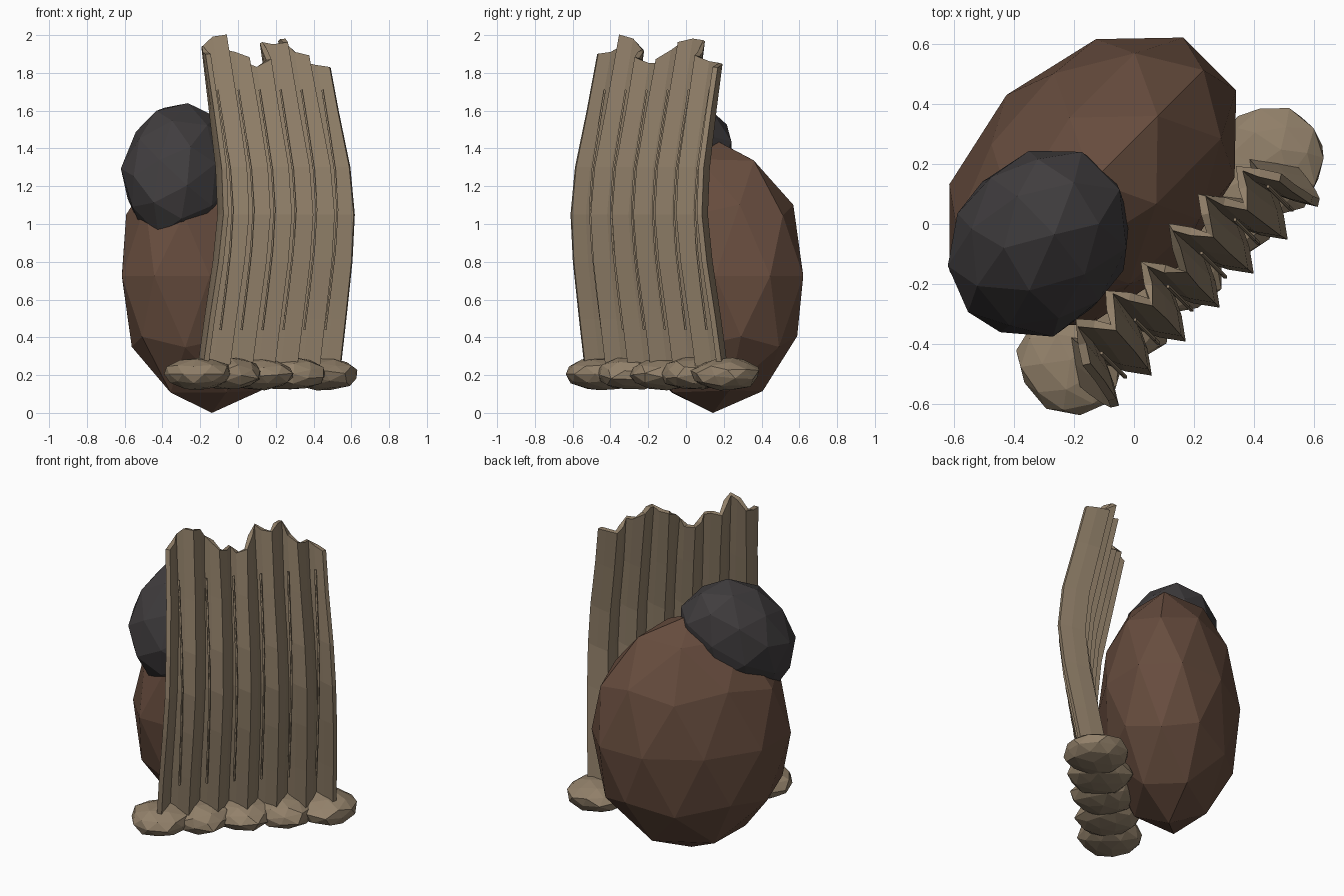
import bpy, bmesh, math, random
from mathutils import Matrix, Vector

if "Cube" in bpy.data.objects:
    bpy.data.objects.remove(bpy.data.objects["Cube"])

random.seed(4)


def material(name, rgb):
    m = bpy.data.materials.new(name)
    m.diffuse_color = (*rgb, 1)
    m.use_nodes = True
    m.node_tree.nodes["Principled BSDF"].inputs["Base Color"].default_value = m.diffuse_color
    return m


TAN = material("dry tan", (0.29, 0.22, 0.145))
BROWN = material("earth brown", (0.135, 0.073, 0.048))
DARK = material("charcoal", (0.052, 0.047, 0.049))


def place(u, v, z):
    """Diagonal frame: u runs along the curtain, v out of its front."""
    return Vector(((u + v) * math.sqrt(0.5), (u - v) * math.sqrt(0.5), z))


def finish(bm, name, mat):
    me = bpy.data.meshes.new(name)
    bm.to_mesh(me)
    bm.free()
    me.materials.append(mat)
    ob = bpy.data.objects.new(name, me)
    bpy.context.collection.objects.link(ob)
    return ob


def boulder(name, mat, centre, size, jitter=0.0, tilt=None, lean=(0, 0)):
    """Faceted icosphere, sized along u, v and z, leaning in u and v with height."""
    bm = bmesh.new()
    bmesh.ops.create_icosphere(bm, subdivisions=2, radius=1)
    for vert in bm.verts:
        co = (tilt @ vert.co) if tilt else vert.co.copy()
        co *= 1 + random.uniform(-jitter, jitter)
        u = co.x * size[0] + lean[0] * co.z
        v = -co.y * size[1] + lean[1] * co.z
        vert.co = place(u, v, co.z * size[2]) + Vector(centre)
    bmesh.ops.recalc_face_normals(bm, faces=bm.faces)
    return finish(bm, name, mat)


def lerp(table, z):
    """Interpolate rows of (z, values...)."""
    for a, b in zip(table, table[1:]):
        if z <= b[0]:
            t = (z - a[0]) / (b[0] - a[0])
            return [p + (q - p) * t for p, q in zip(a[1:], b[1:])]
    return list(table[-1][1:])


# Curtain side profile: z, half width, middle depth, pleat depth
PROFILE = [(0.2, 0.505, 0.185, 0.065), (0.5, 0.50, 0.238, 0.065), (0.8, 0.49, 0.293, 0.065),
           (1.05, 0.48, 0.32, 0.065), (1.3, 0.47, 0.297, 0.065), (1.6, 0.455, 0.23, 0.06),
           (2.0, 0.445, 0.14, 0.055)]
# Ragged top edge, one height for each fold line and mid-face line
TOPS = [1.90, 1.91, 1.94, 1.99, 2.0, 1.98, 1.92, 1.91, 1.88, 1.85, 1.85, 1.83, 1.87,
        1.92, 1.96, 1.95, 1.96, 1.98, 1.97, 1.91, 1.89, 1.86, 1.85, 1.84, 1.83]

# Pleated curtain
bm = bmesh.new()
grid = []
for i, top in enumerate(TOPS):
    wave = (1, 0, -1, 0)[i % 4]
    col = []
    for z in [row[0] for row in PROFILE[:-1]] + [top]:
        w, mid, amp = lerp(PROFILE, z)
        col.append(bm.verts.new(place((i / 12 - 1) * w + 0.005, mid + amp * wave, z)))
    grid.append(col)
for a, b in zip(grid, grid[1:]):
    for j in range(len(a) - 1):
        bm.faces.new((a[j], b[j], b[j + 1], a[j + 1]))
bmesh.ops.recalc_face_normals(bm, faces=bm.faces)
curtain = finish(bm, "pleated_curtain", TAN)
solid = curtain.modifiers.new("thickness", 'SOLIDIFY')
solid.thickness = 0.028
solid.offset = 0

# Thin cords hanging in the grooves
for k in range(6):
    curve = bpy.data.curves.new("groove_cord", 'CURVE')
    curve.dimensions = '3D'
    curve.bevel_depth = 0.007
    curve.bevel_resolution = 0
    curve.use_fill_caps = True
    spline = curve.splines.new('POLY')
    spline.points.add(6)
    for n, p in enumerate(spline.points):
        z = 0.44 + 1.27 * n / 6
        w, mid, amp = lerp(PROFILE, z)
        p.co = (*place((k - 2.5) * 0.157 + 0.012, mid + 0.022, z), 1)
    curve.materials.append(TAN)
    ob = bpy.data.objects.new("groove_cord", curve)
    bpy.context.collection.objects.link(ob)

# Row of flattened, overlapping stones at the foot
for k in range(5):
    boulder("foot_stone", TAN, place((k - 2) * 0.235, 0.17, 0.205),
            (0.178, 0.185, 0.088), 0.07, Matrix.Rotation(k * 1.3, 3, 'X'))

# Large brown boulder and the dark one resting on it
boulder("brown_boulder", BROWN, (-0.138, 0.143, 0.725), (0.585, 0.405, 0.72), 0.012)
boulder("dark_boulder", DARK, (-0.31, -0.06, 1.275), (0.325, 0.29, 0.37), 0.03,
        Matrix.Rotation(0.5, 3, 'X') @ Matrix.Rotation(0.4, 3, 'Y'), (0.07, -0.04))
